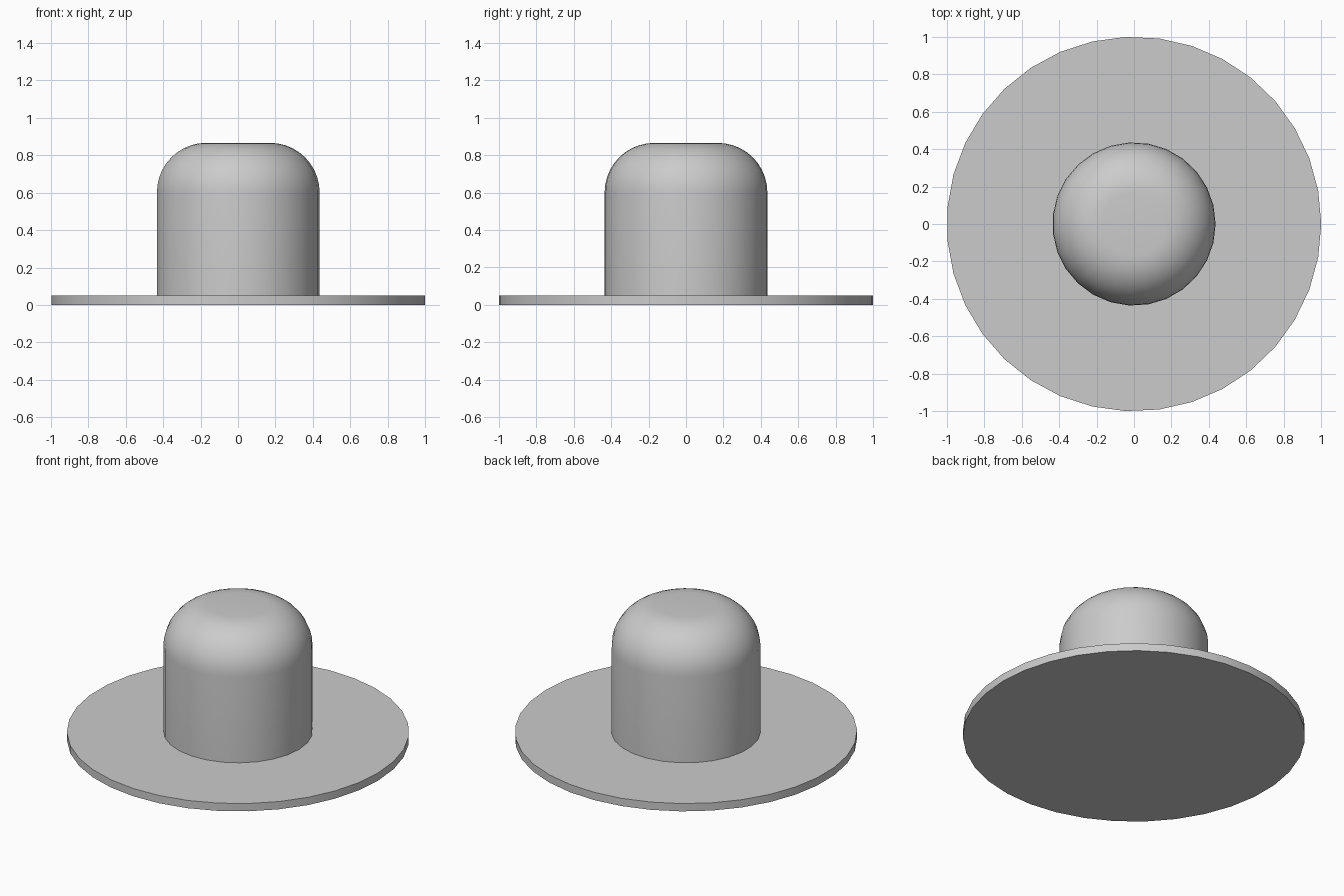
import bpy, bmesh, math

old = bpy.data.objects.get("Cube")
if old:
    bpy.data.objects.remove(old, do_unlink=True)

grey = bpy.data.materials.new("light_grey")
grey.use_nodes = True
colour = (0.6, 0.6, 0.6, 1)
grey.diffuse_color = colour
grey.node_tree.nodes["Principled BSDF"].inputs["Base Color"].default_value = colour


def lathe(name, profile, sides):
    """Revolve (radius, z) points about z, closing both ends with flat caps."""
    bm = bmesh.new()
    rings = []
    for r, z in profile:
        angles = [math.tau * i / sides for i in range(sides)]
        rings.append([bm.verts.new((r * math.cos(a), r * math.sin(a), z)) for a in angles])
    for low, high in zip(rings, rings[1:]):
        for i in range(sides):
            j = (i + 1) % sides
            bm.faces.new((low[i], low[j], high[j], high[i]))
    bm.faces.new(rings[0][::-1])
    bm.faces.new(rings[-1])
    mesh = bpy.data.meshes.new(name)
    bm.to_mesh(mesh)
    bm.free()
    mesh.materials.append(grey)
    obj = bpy.data.objects.new(name, mesh)
    bpy.context.collection.objects.link(obj)
    bpy.ops.object.select_all(action="DESELECT")
    obj.select_set(True)
    bpy.context.view_layer.objects.active = obj
    bpy.ops.object.shade_smooth_by_angle(angle=math.radians(30))
    return obj


# Flat round brim
BRIM_TOP = 0.05
lathe("brim", [(1, 0), (1, BRIM_TOP)], 35)

# Upright crown with a rounded shoulder and flat top
RADIUS, TOP, FILLET, STEPS = 0.436, 0.866, 0.265, 10
crown = [(RADIUS, BRIM_TOP)]
for i in range(STEPS + 1):
    a = math.pi / 2 * i / STEPS
    crown.append((RADIUS - FILLET * (1 - math.cos(a)), TOP - FILLET * (1 - math.sin(a))))
lathe("crown", crown, 27)
